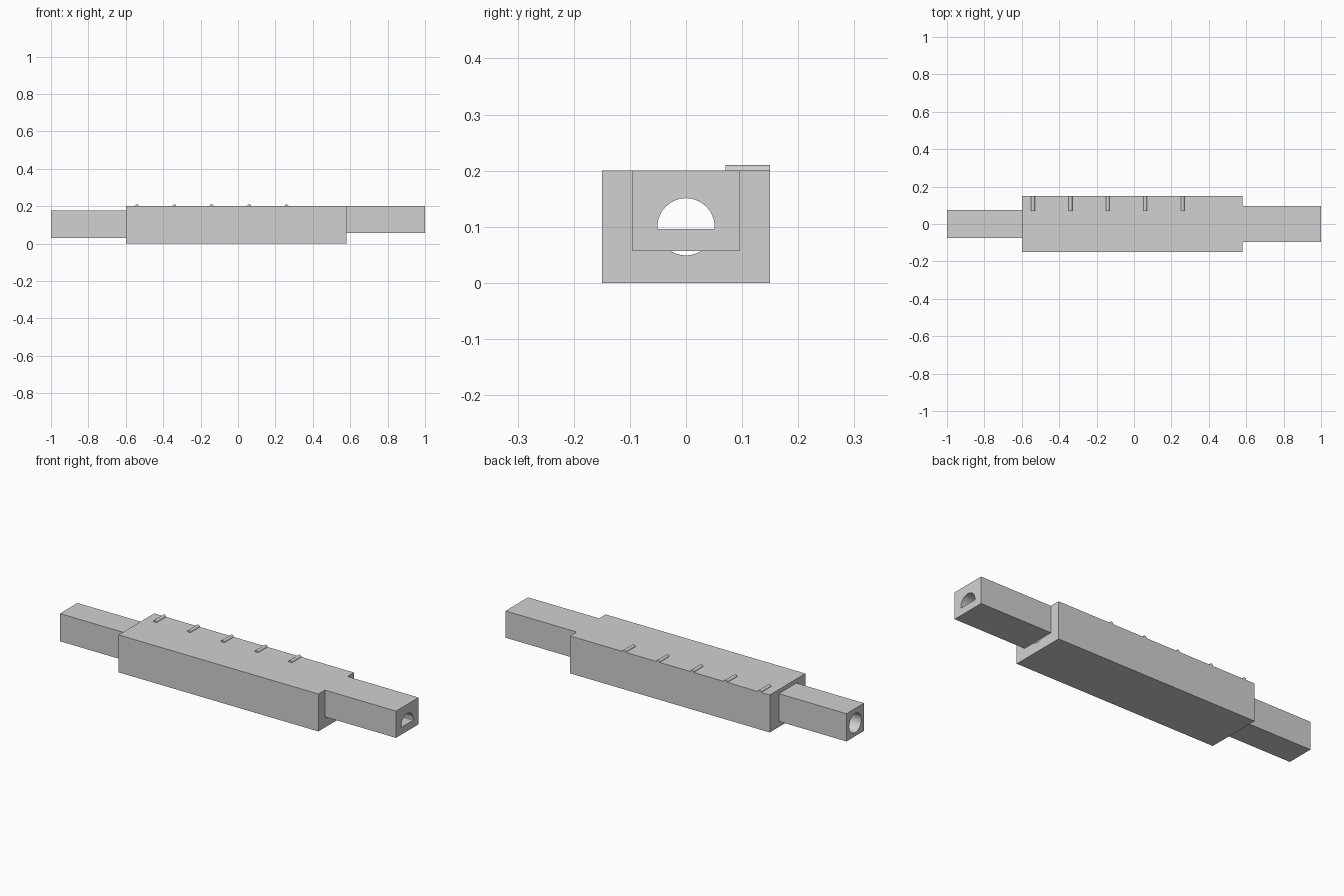
import bpy, bmesh, math

default = bpy.data.objects.get("Cube")
if default:
    bpy.data.objects.remove(default, do_unlink=True)

GREY = (0.64, 0.64, 0.64, 1)
grey = bpy.data.materials.new("light grey")
grey.diffuse_color = GREY
grey.use_nodes = True
grey.node_tree.nodes["Principled BSDF"].inputs["Base Color"].default_value = GREY

BORE_R, BORE_Z = 0.051, 0.1


def prism(name, profile, axis, start, end):
    """Extrude a closed profile along x (profile is y, z) or y (profile is x, z)."""
    bm = bmesh.new()
    place = (lambda a, b: (start, a, b)) if axis == "x" else (lambda a, b: (a, start, b))
    face = bm.faces.new([bm.verts.new(place(a, b)) for a, b in profile])
    moved = bmesh.ops.extrude_face_region(bm, geom=[face])["geom"]
    step = (end - start, 0, 0) if axis == "x" else (0, end - start, 0)
    bmesh.ops.translate(bm, vec=step, verts=[g for g in moved if isinstance(g, bmesh.types.BMVert)])
    bmesh.ops.recalc_face_normals(bm, faces=bm.faces)
    mesh = bpy.data.meshes.new(name)
    bm.to_mesh(mesh)
    bm.free()
    mesh.materials.append(grey)
    obj = bpy.data.objects.new(name, mesh)
    bpy.context.collection.objects.link(obj)
    return obj


def arc(cx, cz, r, a0, a1, n):
    return [(cx + r * math.cos(a0 + (a1 - a0) * i / n),
             cz + r * math.sin(a0 + (a1 - a0) * i / n)) for i in range(n + 1)]


def select(obj):
    bpy.ops.object.select_all(action="DESELECT")
    obj.select_set(True)
    bpy.context.view_layer.objects.active = obj


def bored_block(name, x0, x1, half_width, z0, z1, bore):
    """Rectangular block with a hole of the given profile along its length."""
    w = half_width
    block = prism(name, [(-w, z0), (w, z0), (w, z1), (-w, z1)], "x", x0, x1)
    cutter = prism(name + "_cutter", bore, "x", x0 - 0.1, x1 + 0.1)
    cutter.hide_render = True
    mod = block.modifiers.new("bore", "BOOLEAN")
    mod.operation, mod.solver, mod.object = "DIFFERENCE", "EXACT", cutter
    select(block)
    bpy.ops.object.modifier_apply(modifier=mod.name)
    bpy.data.objects.remove(cutter, do_unlink=True)
    bpy.ops.object.shade_smooth_by_angle(angle=math.radians(30))


# Bore profiles: full round, and half round with a flat floor
round_bore = arc(0, BORE_Z, BORE_R, 0, math.tau, 48)[:-1]
floor_angle = math.asin(0.004 / BORE_R)
half_bore = arc(0, BORE_Z, BORE_R, -floor_angle, math.pi + floor_angle, 28)

# Main body and the two end sleeves
bored_block("body", -0.6, 0.58, 0.15, 0, 0.2, round_bore)
bored_block("round_bore_sleeve", -1, -0.6, 0.074, 0.03, 0.178, round_bore)
bored_block("half_bore_sleeve", 0.58, 1, 0.095, 0.057, 0.2, half_bore)

# Row of rounded ridges along the back edge of the top
for i in range(5):
    ridge = prism(f"ridge_{i + 1}", arc(-0.54 + 0.2 * i, 0.2, 0.01, 0, math.pi, 12), "y", 0.07, 0.15)
    select(ridge)
    bpy.ops.object.shade_smooth_by_angle(angle=math.radians(30))
